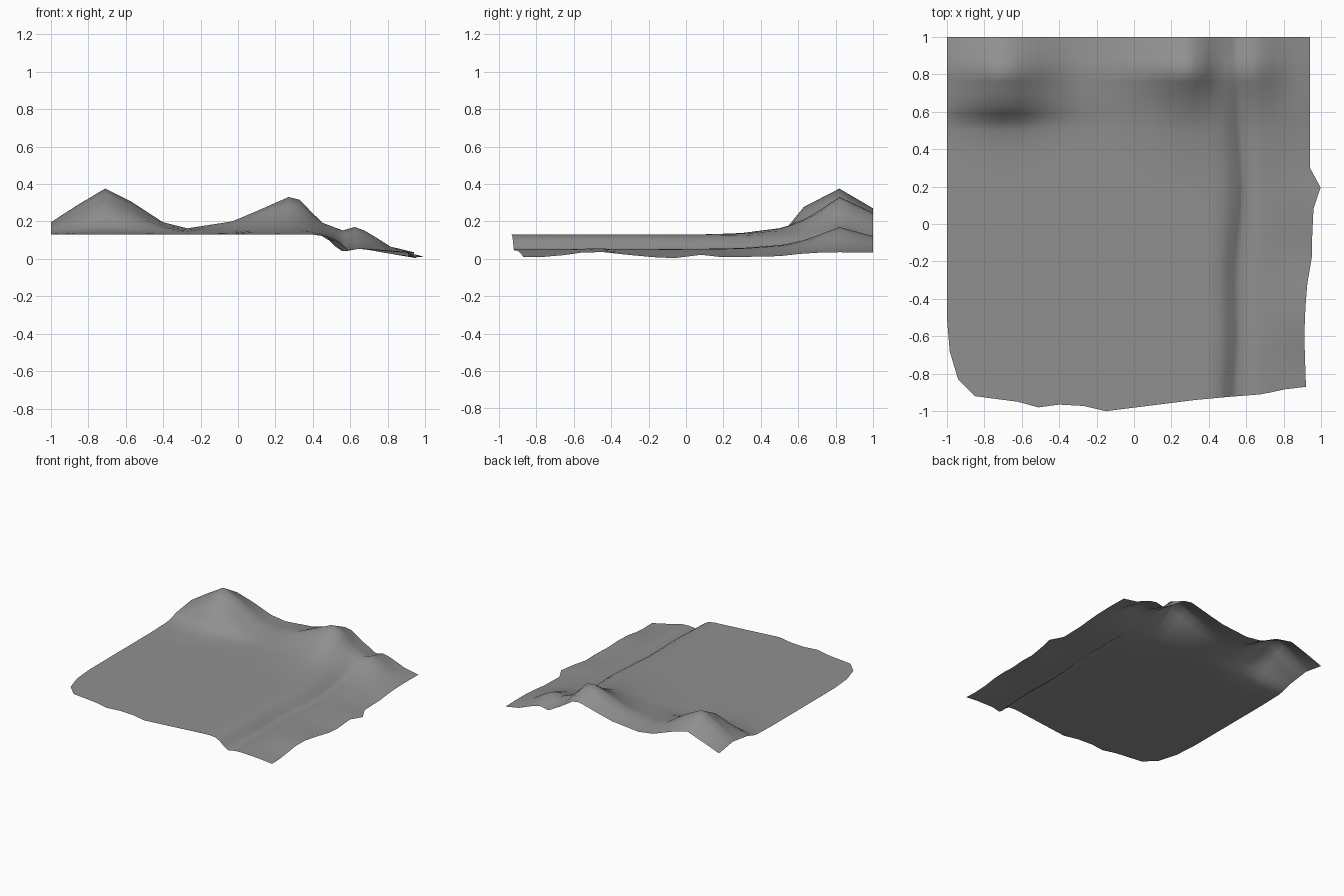
import bpy
import bmesh

cube = bpy.data.objects.get("Cube")
if cube:
    bpy.data.objects.remove(cube, do_unlink=True)


def interpolate(points, value):
    """Piecewise linear curve through (position, result) points."""
    if value <= points[0][0]:
        return points[0][1]
    for (start, low), (end, high) in zip(points, points[1:]):
        if value <= end:
            return low + (high - low) * (value - start) / (end - start)
    return points[-1][1]


# Outline of the land: ragged front shore and right shore
FRONT_SHORE = [(-1, -.5), (-.985, -.68), (-.94, -.83), (-.85, -.92), (-.62, -.95),
               (-.51, -.98), (-.4, -.965), (-.28, -.97), (-.15, -1), (.33, -.94),
               (.69, -.91), (.8, -.885), (.93, -.87)]
RIGHT_SHORE = [(-.9, .92), (-.6, .91), (-.35, .92), (-.2, .95), (.07, .955),
               (.19, 1), (.3, .94), (1, .94)]
SHORE_HEIGHT = [(-.87, .01), (-.7, .01), (-.6, .03), (-.48, .04), (-.3, .02),
                (-.08, 0), (.05, .025), (.19, .008), (.5, .01), (.65, .025),
                (.82, .035), (1, .03)]

# Plateau dropping over a cliff, and the ridge line across the hill tops
CLIFF = [(.4, .13), (.46, .122), (.5, .1), (.54, .065), (.57, .043), (.65, .056)]
RIDGE = [(-1, .195), (-.87, .28), (-.71, .375), (-.57, .305), (-.4, .195),
         (-.27, .163), (-.03, .2), (.1, .255), (.27, .33), (.33, .315),
         (.45, .195), (.57, .152), (.63, .17), (.68, .15), (.81, .065), (.93, .035)]
CLIFF_DRIFT = [(-.93, -.02), (-.6, 0), (-.25, -.01), (.15, .03), (.45, .01), (1, -.02)]

# How strongly each hill rises from front to back
LEFT_HILL = [(.3, 0), (.5, .08), (.55, .2), (.63, .6), (.82, 1), (1, .57)]
RIGHT_HILL = [(.1, 0), (.3, .04), (.52, .18), (.63, .4), (.7, .6), (.82, 1), (1, .58)]

COLUMNS = [-1, -.985, -.94, -.85, -.78, -.71, -.62, -.57, -.51, -.4, -.27, -.15, -.03,
           .1, .18, .27, .33, .4, .46, .5, .54, .57, .63, .68, .74, .81, .87, .93]
ROWS = [-.93, -.82, -.7, -.6, -.48, -.35, -.2, -.08, .07, .19, .3, .4, .5, .55,
        .59, .63, .7, .76, .82, .88, .94, 1]
FOOT, SHORE, HILL_START = .65, .93, .3


def land_point(x, y):
    # Stretch the front rows to the ragged shore
    if y < HILL_START:
        reach = HILL_START - interpolate(FRONT_SHORE, x)
        y = HILL_START - (HILL_START - y) * reach / (HILL_START - ROWS[0])

    # Height of the low land, then blended towards the ridge
    ground = interpolate(CLIFF, x)
    outward = max(0, (x - FOOT) / (SHORE - FOOT))
    ground += (interpolate(SHORE_HEIGHT, y) - ground) * outward
    rise = interpolate(LEFT_HILL if x < -.27 else RIGHT_HILL, y)
    if -.4 < x < -.03:
        mix = (x + .4) / .37
        rise = interpolate(LEFT_HILL, y) * (1 - mix) + interpolate(RIGHT_HILL, y) * mix
    height = ground + (interpolate(RIDGE, x) - ground) * rise

    # Let the cliff wander and the right shore bulge
    near_cliff = max(0, 1 - abs(x - .54) / .2)
    x += interpolate(CLIFF_DRIFT, y) * near_cliff
    if outward > 0:
        x += (interpolate(RIGHT_SHORE, y) - SHORE) * outward
    return x, y, height


# Terrain sheet
bm = bmesh.new()
grid = [[bm.verts.new(land_point(x, y)) for x in COLUMNS] for y in ROWS]
for near, far in zip(grid, grid[1:]):
    for i in range(len(COLUMNS) - 1):
        bm.faces.new((near[i], near[i + 1], far[i + 1], far[i]))
for face in bm.faces:
    face.smooth = True
mesh = bpy.data.meshes.new("terrain")
bm.to_mesh(mesh)
bm.free()
terrain = bpy.data.objects.new("terrain", mesh)
bpy.context.collection.objects.link(terrain)

# Plain grey ground colour
grey = bpy.data.materials.new("ground_grey")
grey.use_nodes = True
colour = (.28, .28, .28, 1)
grey.diffuse_color = colour
grey.node_tree.nodes["Principled BSDF"].inputs["Base Color"].default_value = colour
mesh.materials.append(grey)
